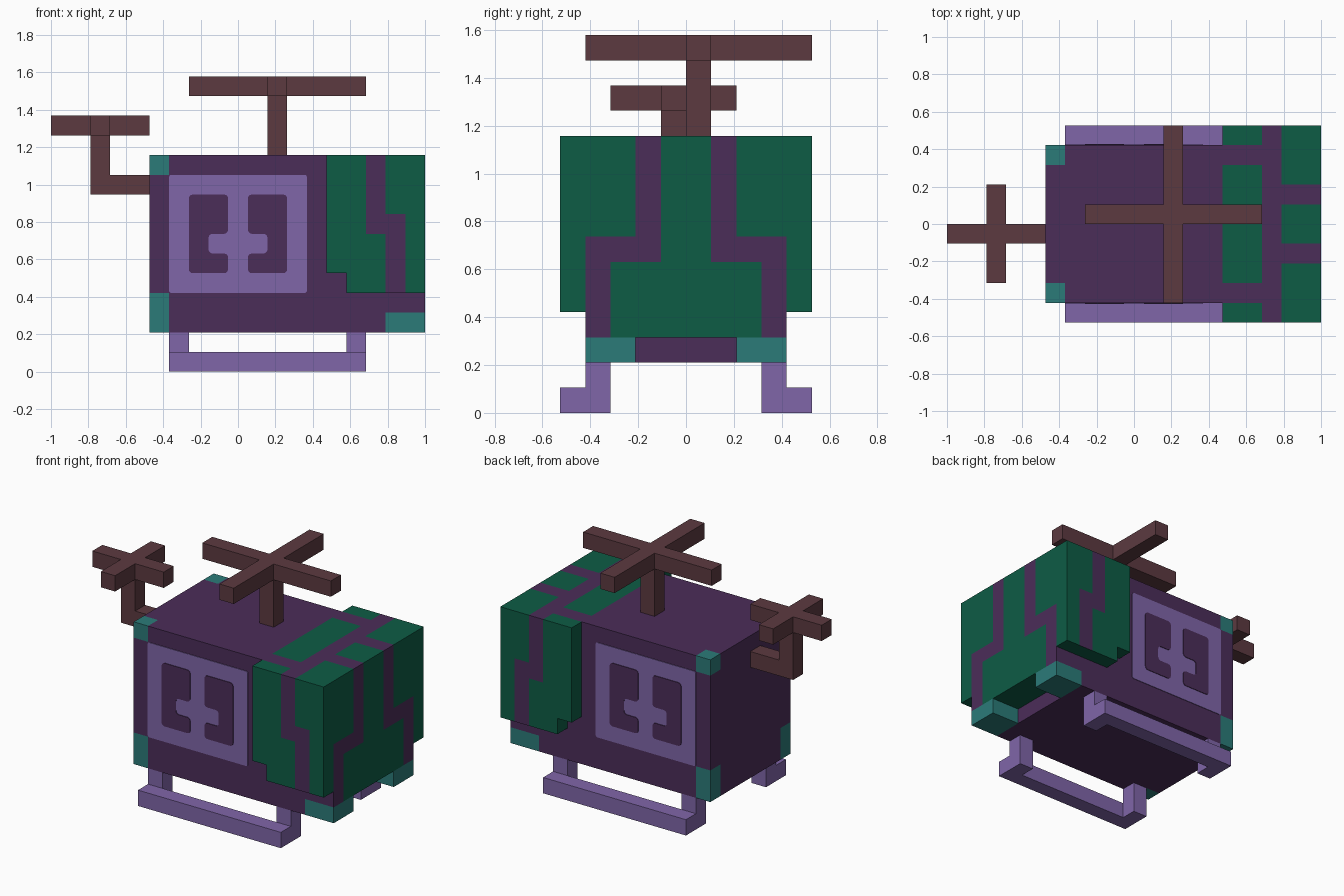
import bpy, bmesh
from mathutils import Vector

cube = bpy.data.objects.get("Cube")
if cube:
    bpy.data.objects.remove(cube, do_unlink=True)

U = 2 / 19          # one block of the building grid
X_MID = 9.5         # grid column that lies on x = 0


def linear(c):
    c /= 255
    return c / 12.92 if c <= 0.04045 else ((c + 0.055) / 1.055) ** 2.4


def material(name, r, g, b):
    mat = bpy.data.materials.new(name)
    mat.use_nodes = True
    col = (linear(r), linear(g), linear(b), 1)
    mat.diffuse_color = col
    bsdf = mat.node_tree.nodes["Principled BSDF"]
    bsdf.inputs["Base Color"].default_value = col
    bsdf.inputs["Roughness"].default_value = 0.9
    return mat


PURPLE, LILAC, GREEN, TEAL, BROWN = range(5)
MATS = [material("dark purple", 75, 45, 89), material("lilac", 128, 102, 169),
        material("green", 13, 92, 69), material("teal", 43, 123, 121),
        material("brown", 92, 58, 64)]


def place(p):
    return Vector(((p[0] - X_MID) * U, p[1] * U, p[2] * U))


def finish(name, bm, mirror):
    mesh = bpy.data.meshes.new(name)
    bm.to_mesh(mesh)
    bm.free()
    for mat in MATS:
        mesh.materials.append(mat)
    obj = bpy.data.objects.new(name, mesh)
    bpy.context.collection.objects.link(obj)
    if mirror:
        mod = obj.modifiers.new("Mirror", 'MIRROR')
        mod.use_axis = (False, True, False)
        mod.use_mirror_merge = False
    return obj


def solid(name, boxes, colour, mirror=False):
    """Union of grid boxes (x0, x1, y0, y1, z0, z1); colour is an index or a rule."""
    cells = {(x, y, z) for x0, x1, y0, y1, z0, z1 in boxes
             for x in range(x0, x1) for y in range(y0, y1) for z in range(z0, z1)}
    bm = bmesh.new()
    for cell in sorted(cells):
        centre = Vector(cell) + Vector((0.5, 0.5, 0.5))
        for axis in range(3):
            for sign in (-1, 1):
                n = Vector((0, 0, 0))
                n[axis] = sign
                if tuple(int(c + d) for c, d in zip(cell, n)) in cells:
                    continue
                s, t = Vector((0, 0, 0)), Vector((0, 0, 0))
                s[(axis + 1) % 3] = 0.5
                t[(axis + 2) % 3] = 0.5 * sign
                mid = centre + n * 0.5
                face = bm.faces.new([bm.verts.new(place(mid + d))
                                     for d in (-s - t, s - t, s + t, t - s)])
                face.material_index = colour(*mid, n) if callable(colour) else colour
    # Weld the unit faces and join them into clean flat panels
    bmesh.ops.remove_doubles(bm, verts=bm.verts[:], dist=1e-4)
    bmesh.ops.dissolve_limit(bm, angle_limit=0.02, verts=bm.verts[:],
                             edges=bm.edges[:], delimit={'MATERIAL'})
    return finish(name, bm, mirror)


def plate(name, outline, radius, height, colour):
    """Thin rounded plate on the front wall, repeated on the back wall."""
    bm = bmesh.new()
    bm.faces.new([bm.verts.new(place((x, -4, z))) for x, z in outline])
    bmesh.ops.bevel(bm, geom=bm.verts[:], offset=radius, segments=3,
                    profile=0.5, affect='VERTICES')
    ext = bmesh.ops.extrude_face_region(bm, geom=bm.faces[:])
    moved = [v for v in ext["geom"] if isinstance(v, bmesh.types.BMVert)]
    bmesh.ops.translate(bm, verts=moved, vec=(0, -height, 0))
    bmesh.ops.recalc_face_normals(bm, faces=bm.faces[:])
    for face in bm.faces:
        face.material_index = colour
    return finish(name, bm, True)


# Colour rules, in grid units
def roof_colour(x, a):
    if x < 14 or 16 < x < 17:
        return PURPLE
    stripe = 3 < a < 4 if x < 16 else 1 < a < 2
    return PURPLE if stripe else GREEN


def cabin_colour(x, y, z, n):
    a = abs(y)
    if x < 6 and a > 3 and (z > 10 or z < 4):       # corner caps
        return TEAL
    if n.z > 0:
        return roof_colour(x, a)
    if n.z < 0:                                     # underside of the nose
        return GREEN if x > 17 else PURPLE
    if n.x > 0 and x > 18:                          # stepped nose stripes
        stripe = (1 < a < 2 and z > 6) or (2 < a < 4 and 6 < z < 7) or (3 < a < 4 and z < 7)
        return PURPLE if stripe else GREEN
    return PURPLE


def cheek_colour(x, y, z, n):
    if n.z > 0:
        return roof_colour(x, abs(y))
    if n.y and ((16 < x < 17 and z > 7) or (17 < x < 18 and z < 8)):
        return PURPLE
    return GREEN


# Cabin with a raised nose, side panels and nose feet
solid("cabin", [(5, 19, -4, 4, 3, 11), (5, 17, -4, 4, 2, 3)], cabin_colour)
solid("cheek_panels", [(15, 19, -5, -4, 4, 11), (14, 15, -5, -4, 5, 11)],
      cheek_colour, mirror=True)
solid("nose_feet", [(17, 19, -4, -2, 2, 3)], TEAL, mirror=True)

# Side ornament: lilac square with two dark bracket shapes
plate("side_square", [(6, 4), (13, 4), (13, 10), (6, 10)], 0.012, 0.004, LILAC)
bracket = [(-2.5, 5), (-0.5, 5), (-0.5, 6), (-1.5, 6), (-1.5, 7), (-0.5, 7), (-0.5, 9), (-2.5, 9)]
for side, sign in (("right", 1), ("left", -1)):
    plate("side_bracket_" + side, [(X_MID + sign * x, z) for x, z in bracket],
          0.022, 0.008, PURPLE)

# Landing skids
solid("skids", [(6, 16, -5, -4, 0, 1)]
      + [(x, x + 1, -4, -3, 0, 2) for x in (6, 15)], LILAC, mirror=True)

# Main mast and rotor
solid("main_mast", [(11, 12, 0, 1, 11, 14)], BROWN)
solid("main_rotor", [(7, 16, 0, 1, 14, 15), (11, 12, -4, 5, 14, 15)], BROWN)

# Tail boom and rotor
solid("tail_boom", [(2, 5, -1, 0, 9, 10), (2, 3, -1, 0, 9, 12)], BROWN)
solid("tail_rotor", [(0, 5, -1, 0, 12, 13), (2, 3, -3, 2, 12, 13)], BROWN)
